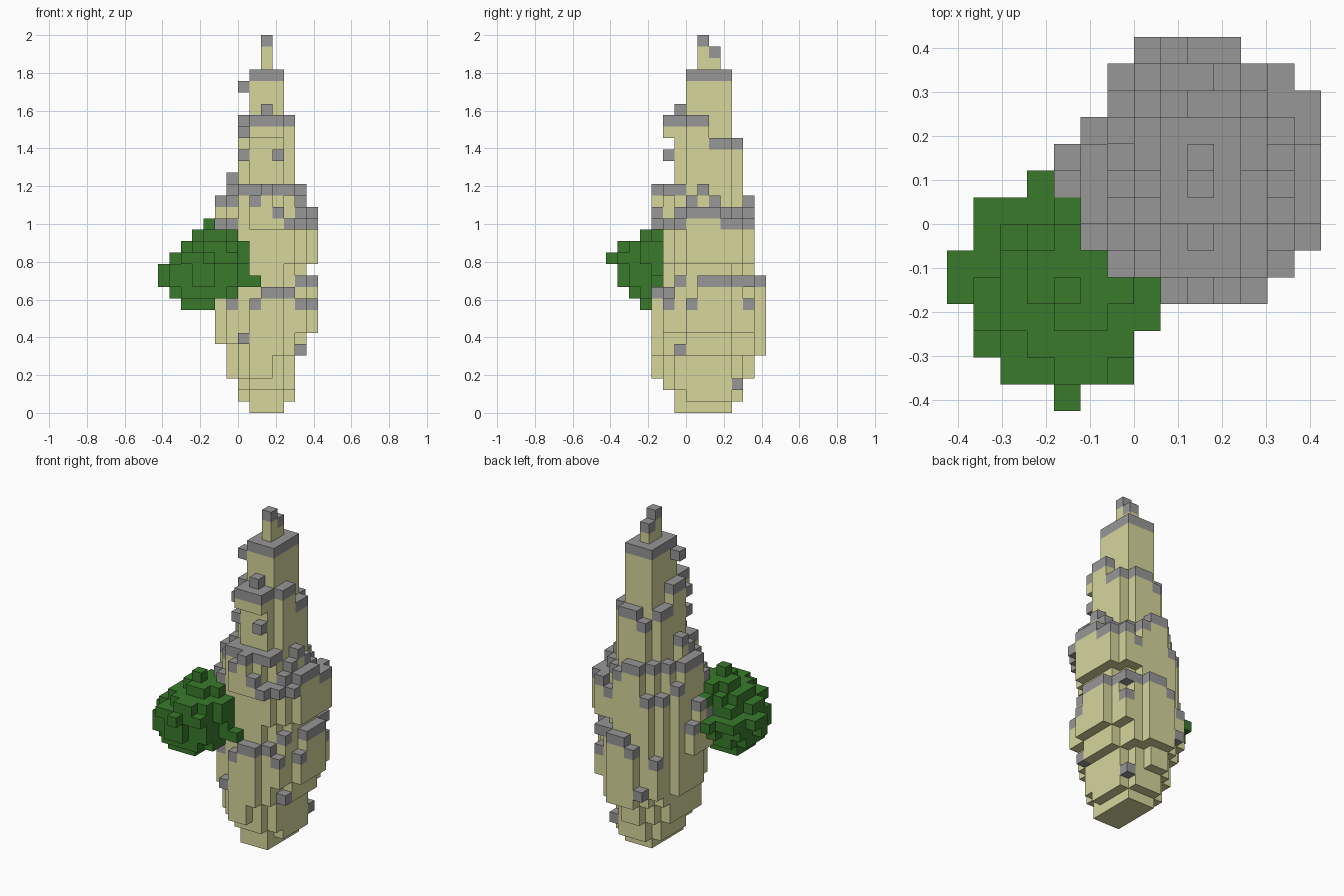
import bpy
import bmesh
import random
from mathutils import Vector

random.seed(11)
if "Cube" in bpy.data.objects:
    bpy.data.objects.remove(bpy.data.objects["Cube"], do_unlink=True)

UNIT = 2 / 33  # edge length of one block
# Outline of a layer, from boxy through oval to a diamond
FULL, ROUND, POINTED, DIAMOND = 2.4, 1.9, 1.55, 1.3


def make_material(name, colour):
    mat = bpy.data.materials.new(name)
    mat.use_nodes = True
    mat.diffuse_color = (*colour, 1)
    mat.node_tree.nodes["Principled BSDF"].inputs["Base Color"].default_value = (*colour, 1)
    return mat


sand = make_material("sandstone", (0.67, 0.67, 0.335))
grey = make_material("grey ledge", (0.31, 0.31, 0.31))
green = make_material("leaf green", (0.04, 0.195, 0.024))


def layer_blocks(level, power, x0, x1, y0, y1):
    """Blocks of one rounded layer that fills the given bounds."""
    cx, cy, rx, ry = (x0 + x1) / 2, (y0 + y1) / 2, (x1 - x0) / 2, (y1 - y0) / 2
    return {(x, y, level)
            for x in range(x0, x1) for y in range(y0, y1)
            if abs((x + 0.5 - cx) / rx) ** power + abs((y + 0.5 - cy) / ry) ** power < 1.03}


def stack(start, runs):
    """Stack rounded layers; each run is (layer count, power, x0, x1, y0, y1)."""
    blocks, level = set(), start
    for count, *shape in runs:
        for _ in range(count):
            blocks |= layer_blocks(level, *shape)
            level += 1
    return blocks


def build_blocks(name, blocks, hidden, materials, pick):
    """Make a mesh from the exposed sides of a set of blocks."""
    bm = bmesh.new()
    corners = {}

    def corner(p):
        key = tuple(round(c) for c in p)
        if key not in corners:
            corners[key] = bm.verts.new(Vector(key) * UNIT)
        return corners[key]

    axes = [Vector((1, 0, 0)), Vector((0, 1, 0)), Vector((0, 0, 1))]
    for block in sorted(blocks):
        base = Vector(block)
        for i, n in enumerate(axes):
            u, v = axes[(i + 1) % 3], axes[(i + 2) % 3]
            for sign in (1, -1):
                neighbour = tuple(int(c) for c in base + n * sign)
                if neighbour in blocks or neighbour in hidden:
                    continue
                origin = base + n if sign > 0 else base
                loop = [origin, origin + u, origin + u + v, origin + v]
                face = bm.faces.new([corner(p) for p in loop[::sign]])
                face.material_index = pick(block)
    mesh = bpy.data.meshes.new(name)
    bm.to_mesh(mesh)
    bm.free()
    for mat in materials:
        mesh.materials.append(mat)
    obj = bpy.data.objects.new(name, mesh)
    bpy.context.collection.objects.link(obj)


# Rock spire: lower body, terraced shelf, then tapering pinnacle
lower_body = [(1, FULL, 1, 4, -1, 4), (1, ROUND, 0, 5, -1, 5), (1, ROUND, 0, 5, -2, 5),
              (2, ROUND, -1, 5, -3, 6), (1, ROUND, -1, 6, -3, 7), (1, ROUND, -2, 6, -3, 7),
              (3, ROUND, -2, 7, -3, 7), (1, POINTED, -2, 7, -3, 7), (1, POINTED, -1, 7, -2, 7)]
shelf = [(1, FULL, -2, 6, -2, 6), (3, ROUND, -2, 7, -2, 6), (1, FULL, -2, 7, -3, 6),
         (1, POINTED, -2, 7, -3, 6), (1, DIAMOND, -2, 6, -3, 6), (1, DIAMOND, -1, 6, -3, 5)]
pinnacle = [(4, ROUND, 0, 5, -1, 5), (2, POINTED, 0, 5, -2, 4), (4, FULL, 1, 4, 0, 4),
            (2, FULL, 2, 3, 1, 3), (1, FULL, 2, 3, 1, 2)]
rock = stack(0, lower_body + shelf + pinnacle)
rock |= stack(8, [(4, FULL, -2, 6, -2, 6)])  # core behind the lower ledge
rock |= stack(13, [(4, FULL, 0, 7, -1, 6)])  # fuller back left corner
rock |= stack(17, [(3, ROUND, 0, 5, -1, 5)])  # core behind the terraces

# Ragged ledges: drop a few blocks that have open air above them
for x, y, z in sorted(rock):
    if z < 24 and (x, y, z + 1) not in rock and random.random() < 0.1:
        rock.discard((x, y, z))

# Buttress on the right side, stepping down
for y, top in ((0, 14), (1, 15), (2, 13)):
    rock |= {(-3, y, z) for z in range(10, top)}

# Loose stones clinging to the sides
rock |= {(0, 0, 28), (2, -1, 26), (0, -1, 22), (3, -2, 22), (4, -1, 2),
         (-1, 1, 20), (4, 4, 2), (0, 3, 22), (0, -1, 24), (-2, 0, 7)}

# Bush on the front right side, stepped like a rounded diamond
bush = stack(9, [(1, ROUND, -5, -2, -4, -1), (1, ROUND, -6, 0, -5, 0),
                 (1, DIAMOND, -7, 1, -6, 1), (1, POINTED, -7, 1, -6, 2),
                 (1, DIAMOND, -6, 1, -7, 1), (1, POINTED, -5, 1, -6, 1),
                 (1, POINTED, -4, 0, -4, 0), (1, ROUND, -3, -2, -3, -2)])
bush.add((1, -3, 11))
bush -= rock

build_blocks("rock_spire", rock, bush, [sand, grey],
             lambda b: int((b[0], b[1], b[2] + 1) not in rock))
build_blocks("bush", bush, rock, [green], lambda b: 0)
